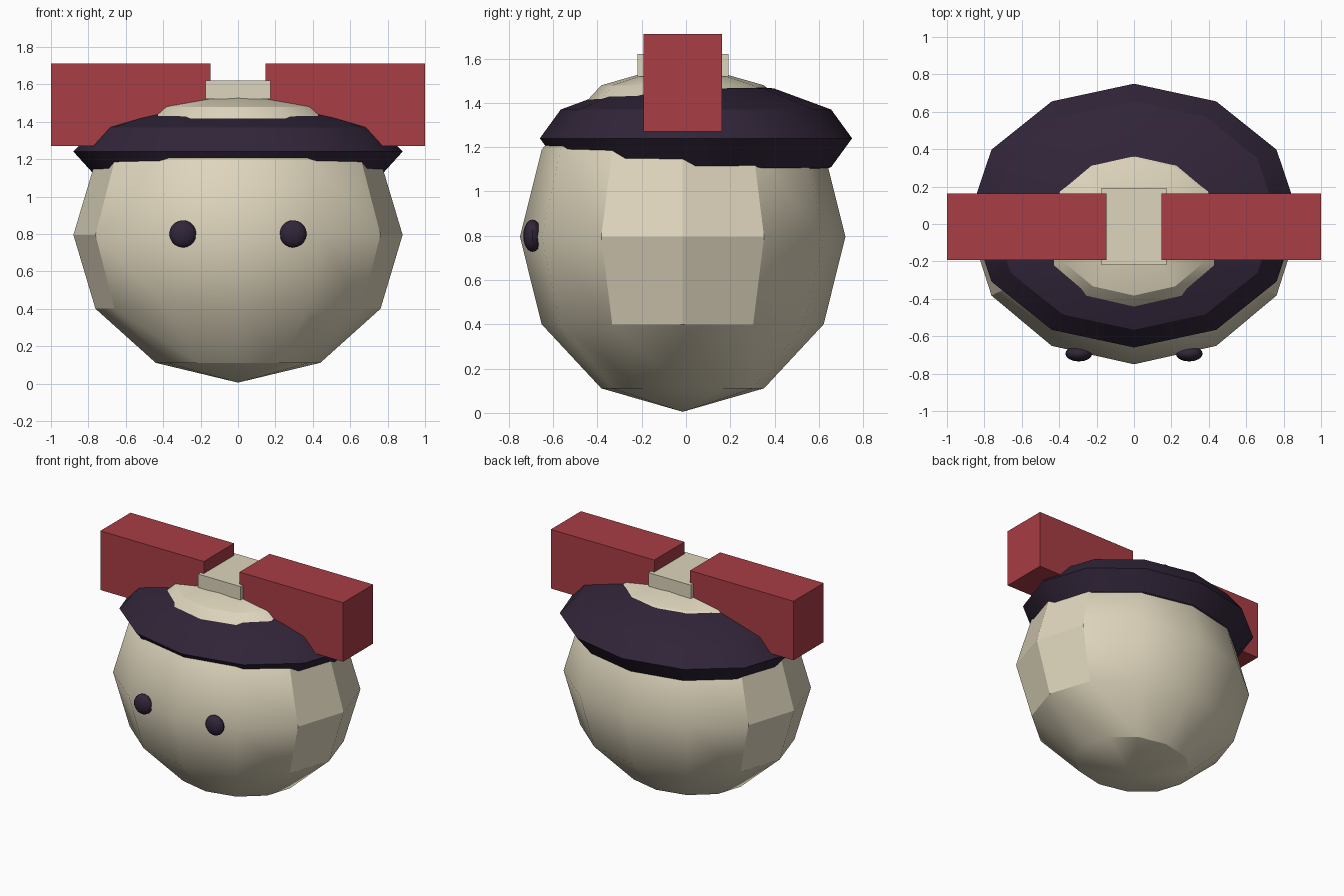
import bpy
import math

cube = bpy.data.objects.get("Cube")
if cube:
    bpy.data.objects.remove(cube, do_unlink=True)


def make_material(name, rgb):
    mat = bpy.data.materials.new(name)
    mat.use_nodes = True
    mat.diffuse_color = (*rgb, 1)
    mat.node_tree.nodes["Principled BSDF"].inputs["Base Color"].default_value = (*rgb, 1)
    return mat


cream = make_material("cream", (0.73, 0.665, 0.503))
red = make_material("red", (0.392, 0.047, 0.058))
dark = make_material("dark purple", (0.031, 0.0185, 0.041))


def finish(name, scale, mat):
    obj = bpy.context.object
    obj.name = obj.data.name = name
    obj.scale = scale
    bpy.ops.object.transform_apply(location=False, rotation=False, scale=True)
    obj.data.materials.append(mat)
    return obj


def ellipsoid(name, center, radii, mat, segments=12, rings=6):
    bpy.ops.mesh.primitive_uv_sphere_add(segments=segments, ring_count=rings,
                                         radius=1, location=center)
    finish(name, radii, mat)
    bpy.ops.object.shade_smooth_by_angle(angle=math.radians(30))


def box(name, low, high, mat):
    center = [(a + b) / 2 for a, b in zip(low, high)]
    bpy.ops.mesh.primitive_cube_add(size=1, location=center)
    finish(name, [b - a for a, b in zip(low, high)], mat)


# Faceted head, and the flattened hair band that its crown pokes through
ellipsoid("head", (0, -0.015, 0.795), (0.88, 0.735, 0.79), cream)
ellipsoid("hair_band", (0, 0.045, 1.24), (0.88, 0.705, 0.26), dark)

# Knot plate on the crown
box("bow_knot", (-0.175, -0.22, 1.52), (0.175, 0.193, 1.62), cream)

# Paired eyes and bow blocks
for side, s in (("left", 1), ("right", -1)):
    ellipsoid(f"{side}_eye", (s * 0.295, -0.693, 0.8), (0.072, 0.042, 0.073),
              dark, 16, 10)
    xs = sorted((s * 0.147, s * 1.0))
    box(f"{side}_bow_block", (xs[0], -0.192, 1.27), (xs[1], 0.163, 1.71), red)
